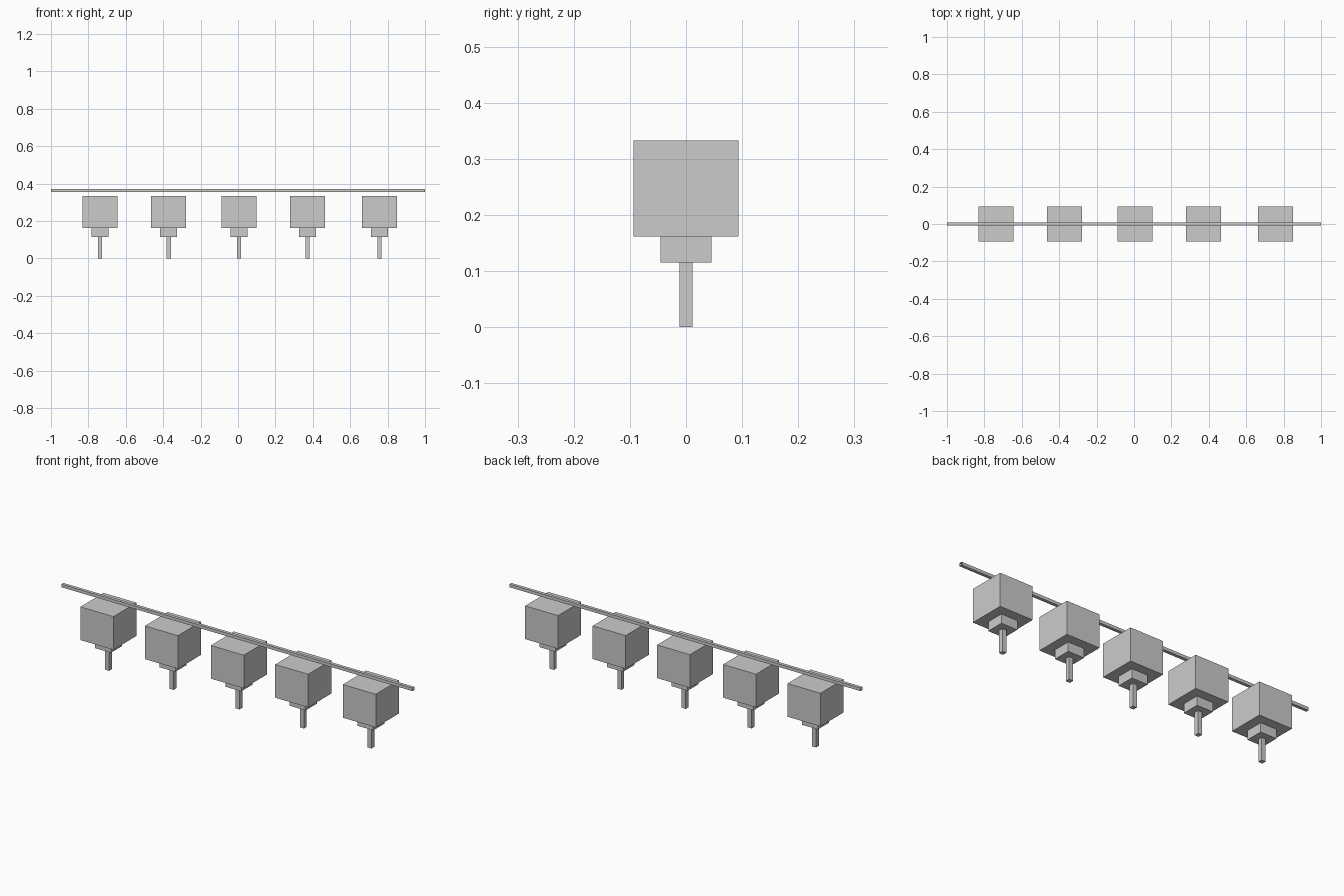
import bpy, bmesh
from mathutils import Matrix

if "Cube" in bpy.data.objects:
    bpy.data.objects.remove(bpy.data.objects["Cube"])


def box(name, centre, size, open_ends=False):
    """Axis-aligned box; open_ends removes the two x-facing caps."""
    bm = bmesh.new()
    bmesh.ops.create_cube(bm, size=1.0)
    if open_ends:
        caps = [f for f in bm.faces if abs(f.normal.x) > 0.9]
        bmesh.ops.delete(bm, geom=caps, context='FACES_ONLY')
    bmesh.ops.transform(bm, matrix=Matrix.Diagonal((*size, 1.0)), verts=bm.verts)
    mesh = bpy.data.meshes.new(name)
    bm.to_mesh(mesh)
    bm.free()
    obj = bpy.data.objects.new(name, mesh)
    obj.location = centre
    bpy.context.collection.objects.link(obj)
    return obj


# Long thin rail, an open-ended square tube
box("rail", (0, 0, 0.364), (2.0, 0.016, 0.016), open_ends=True)

# Stepped hanging units: (part, width, bottom z, top z)
PARTS = [
    ("body", 0.188, 0.162, 0.333),
    ("collar", 0.091, 0.115, 0.162),
    ("pin", 0.023, 0.0, 0.115),
]
for i, x in enumerate((-0.738, -0.371, 0.005, 0.372, 0.757), 1):
    for part, w, z0, z1 in PARTS:
        box(f"{part}_{i}", (x, 0, (z0 + z1) / 2), (w, w, z1 - z0))
